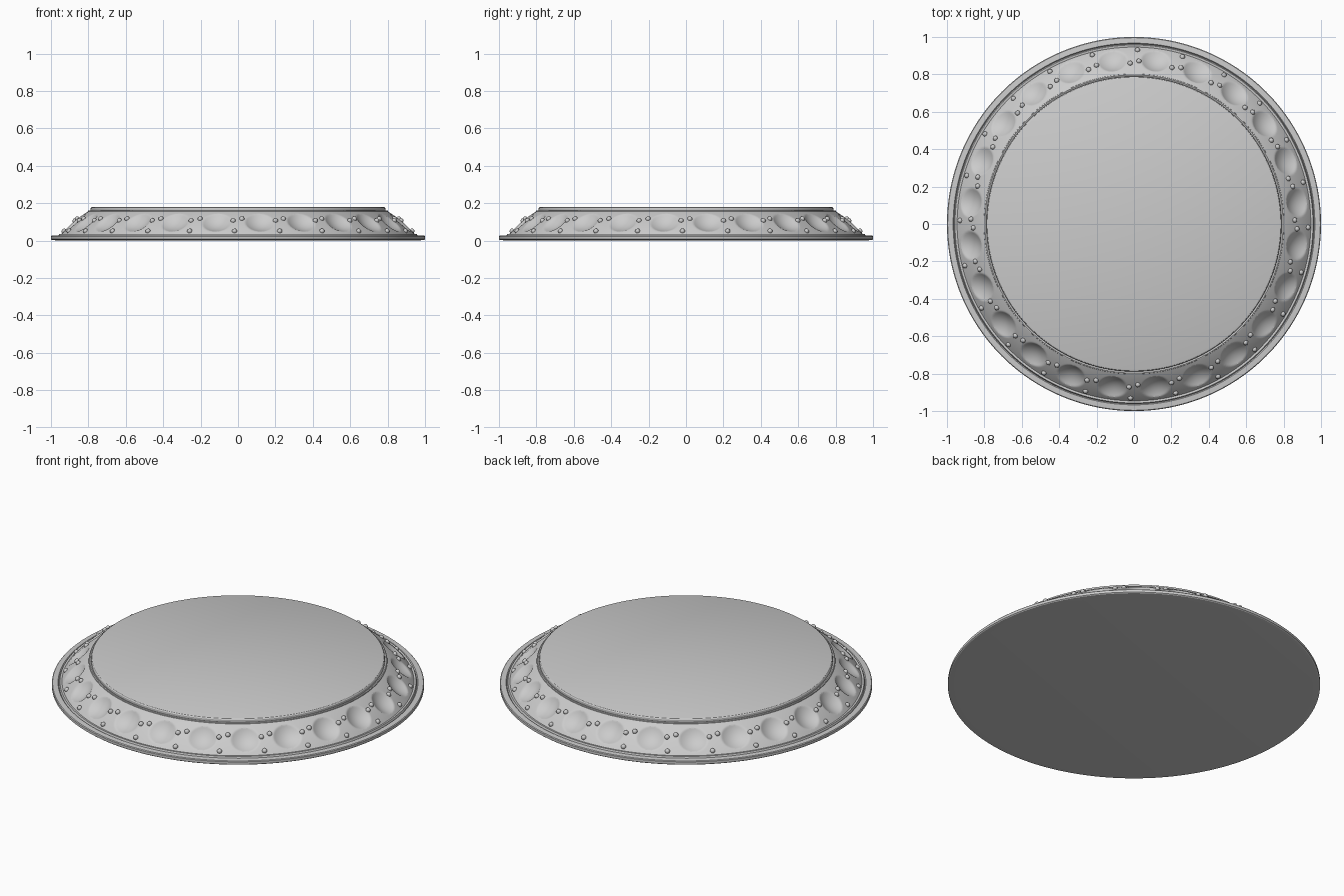
import bpy, bmesh, math
from mathutils import Vector

cube = bpy.data.objects.get("Cube")
if cube:
    bpy.data.objects.remove(cube, do_unlink=True)

stone = bpy.data.materials.new("light grey")
stone.use_nodes = True
GREY = (0.6, 0.6, 0.6, 1)
stone.diffuse_color = GREY
stone.node_tree.nodes["Principled BSDF"].inputs["Base Color"].default_value = GREY

COUNT = 24                      # dimples round the base
SEGMENTS = COUNT * 32
PITCH = 2 * math.pi / COUNT
FOOT, SHOULDER = Vector((0.948, 0.03)), Vector((0.802, 0.155))
SLOPE = SHOULDER - FOOT
NORMAL = Vector((SLOPE.y, -SLOPE.x)).normalized()
BULGE = 0.008


def finish(name, bm, angle=30):
    bmesh.ops.recalc_face_normals(bm, faces=bm.faces)
    mesh = bpy.data.meshes.new(name)
    bm.to_mesh(mesh)
    bm.free()
    mesh.materials.append(stone)
    obj = bpy.data.objects.new(name, mesh)
    bpy.context.collection.objects.link(obj)
    bpy.ops.object.select_all(action="DESELECT")
    obj.select_set(True)
    bpy.context.view_layer.objects.active = obj
    bpy.ops.object.shade_smooth_by_angle(angle=math.radians(angle))


def band_point(t):
    """Slightly bowed slope: radius and height at t from foot to shoulder."""
    return FOOT + SLOPE * t + NORMAL * BULGE * 4 * t * (1 - t)


def lathe(name, profile, segments, shape=None, caps=False):
    """Turn (radius, height) points round z; shape may move each point."""
    bm = bmesh.new()
    rings = []
    for i, p in enumerate(profile):
        ring = []
        for s in range(segments):
            a = 2 * math.pi * s / segments
            r, z = shape(i, p, a) if shape else p
            ring.append(bm.verts.new((r * math.cos(a), r * math.sin(a), z)))
        rings.append(ring)
    for low, high in zip(rings, rings[1:]):
        for s in range(segments):
            n = (s + 1) % segments
            bm.faces.new((low[s], low[n], high[n], high[s]))
    if caps:
        bm.faces.new(rings[0])
        bm.faces.new(rings[-1])
    finish(name, bm)


# Bottom flange, with a chamfered underside and a fine groove inside its rim
lathe("bottom_flange", [(0.96, 0), (0.995, 0.003), (1, 0.007), (1, 0.022),
                        (0.996, 0.026), (0.967, 0.028), (0.962, 0.022),
                        (0.957, 0.034), (0.948, 0.034), (0.94, 0.03)], 192, caps=True)

# Sloping band with a hollow scooped out at each station
STEPS = 30


def scoop(i, p, angle):
    t = i / STEPS
    off = (angle % PITCH) - PITCH / 2
    across = off * 0.88 / 0.077
    along = (t - 0.5) * SLOPE.length / 0.072
    d = across ** 2 + along ** 2
    depth = 0.026 * max(0, 1 - d)
    return p - NORMAL * depth


lathe("dimpled_band", [band_point(i / STEPS) for i in range(STEPS + 1)], SEGMENTS, scoop)

# Top plate with a stepped, rounded edge
lathe("top_plate", [(0.79, 0.14), (0.803, 0.153), (0.802, 0.159), (0.797, 0.161),
                    (0.789, 0.158), (0.789, 0.171), (0.785, 0.177),
                    (0.778, 0.18)], 192, caps=True)

# Three small studs in each gap between hollows
bm = bmesh.new()
for k in range(COUNT):
    for t, shift in ((0.14, -0.02), (0.56, -0.03), (0.64, 0.024), ):
        a = k * PITCH + shift
        r, z = band_point(t)
        stud = bmesh.ops.create_icosphere(bm, subdivisions=2, radius=0.014)["verts"]
        bmesh.ops.translate(bm, verts=stud, vec=(r * math.cos(a), r * math.sin(a), z))
finish("band_studs", bm, 60)
